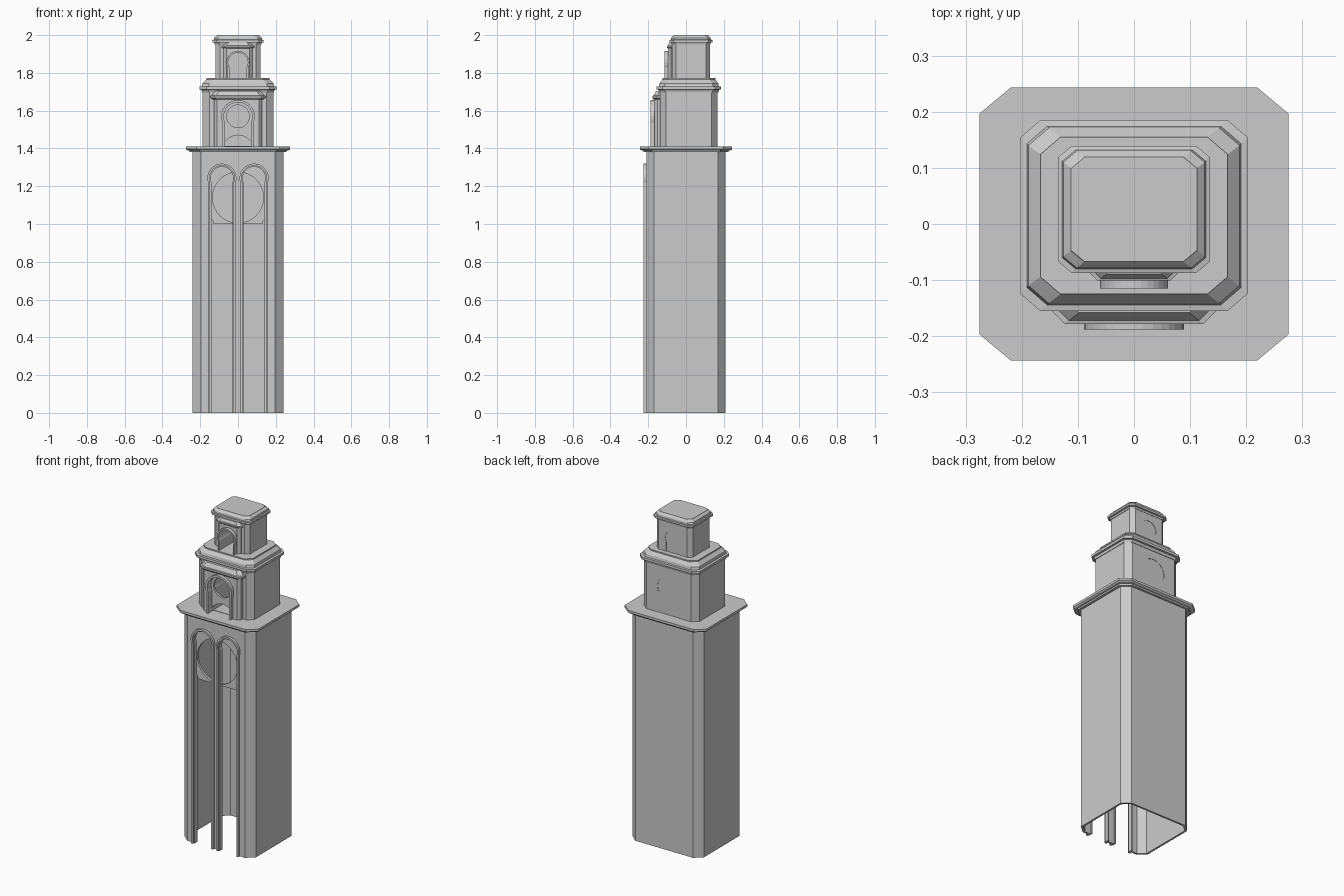
import bpy, bmesh, math

if "Cube" in bpy.data.objects:
    bpy.data.objects.remove(bpy.data.objects["Cube"], do_unlink=True)

stone = bpy.data.materials.new("pale_stone")
stone.use_nodes = True
stone.diffuse_color = (0.6, 0.6, 0.6, 1)
stone.node_tree.nodes["Principled BSDF"].inputs["Base Color"].default_value = (0.6, 0.6, 0.6, 1)


def finish(name, bm):
    bmesh.ops.recalc_face_normals(bm, faces=bm.faces)
    mesh = bpy.data.meshes.new(name)
    bm.to_mesh(mesh)
    bm.free()
    mesh.materials.append(stone)
    obj = bpy.data.objects.new(name, mesh)
    bpy.context.collection.objects.link(obj)
    return obj


def stack(name, rings, chamfer, cy=0.0):
    """Chamfered rectangle lofted through (z, half width, half depth) rings."""
    bm = bmesh.new()
    cx, cd = chamfer
    loops = []
    for z, hx, hy in rings:
        pts = []
        for sx, sy in ((1, 1), (-1, 1), (-1, -1), (1, -1)):
            pair = [(sx * hx, sy * (hy - cd)), (sx * (hx - cx), sy * hy)]
            pts += pair if sx == sy else pair[::-1]
        loops.append([bm.verts.new((x, y + cy, z)) for x, y in pts])
    for low, high in zip(loops, loops[1:]):
        for i in range(8):
            j = (i + 1) % 8
            bm.faces.new((low[i], low[j], high[j], high[i]))
    bm.faces.new(loops[0])
    bm.faces.new(loops[-1])
    return finish(name, bm)


def prism(name, outline, y0, y1):
    """Outline in x, z pulled from y0 to y1."""
    bm = bmesh.new()
    front = [bm.verts.new((x, y0, z)) for x, z in outline]
    back = [bm.verts.new((x, y1, z)) for x, z in outline]
    bm.faces.new(front)
    bm.faces.new(back)
    for i in range(len(outline)):
        j = (i + 1) % len(outline)
        bm.faces.new((front[i], front[j], back[j], back[i]))
    return finish(name, bm)


def arch(cx, z0, zc, r, hw, steps=20):
    """Slightly horseshoe-shaped arch outline, right foot to left foot."""
    a = math.acos(min(1, hw / r))
    arc = [-a + (math.pi + 2 * a) * i / steps for i in range(steps + 1)]
    curve = [(cx + r * math.cos(t), zc + r * math.sin(t)) for t in arc]
    return [(cx + hw, z0)] + curve + [(cx - hw, z0)]


def circle(cx, cz, r, n=32):
    return [(cx + r * math.cos(2 * math.pi * i / n), cz + r * math.sin(2 * math.pi * i / n))
            for i in range(n)]


def frame(name, cx, z0, zc, r, hw, band, y0, y1):
    outer = arch(cx, z0, zc, r + band, hw + band)
    inner = arch(cx, z0, zc, r, hw)
    return prism(name, outer + inner[::-1], y0, y1)


def cut(obj, cutters):
    for c in cutters:
        mod = obj.modifiers.new("cut", 'BOOLEAN')
        mod.operation = 'DIFFERENCE'
        mod.solver = 'EXACT'
        mod.object = c
    bpy.context.view_layer.update()
    graph = bpy.context.evaluated_depsgraph_get()
    mesh = bpy.data.meshes.new_from_object(obj.evaluated_get(graph))
    obj.modifiers.clear()
    obj.data = mesh
    for c in cutters:
        bpy.data.objects.remove(c, do_unlink=True)


# Hollow shaft with two tall arched openings
shaft = stack("shaft", [(0, 0.24, 0.21), (1.39, 0.24, 0.21)], (0.045, 0.04))
hollow = stack("shaft_hollow", [(-0.1, 0.228, 0.198), (1.37, 0.228, 0.198)], (0.04, 0.035))
windows = [prism("window_cutter", arch(s * 0.085, -0.1, 1.243, 0.064, 0.06), -0.3, -0.1)
           for s in (-1, 1)]
cut(shaft, [hollow] + windows)
for side, s in (("right", -1), ("left", 1)):
    frame(side + "_window_frame", s * 0.085, 0, 1.243, 0.066, 0.062, 0.011, -0.225, -0.2)
    frame(side + "_window_inner_frame", s * 0.085, 0, 1.243, 0.06, 0.056, 0.008, -0.216, -0.19)

# Pierced tracery plate behind the openings
tracery = prism("round_tracery", [(-0.17, 1), (0.17, 1), (0.17, 1.34), (-0.17, 1.34)], -0.2, -0.185)
cut(tracery, [prism("round_cutter", circle(0, 1.14, 0.135), -0.3, 0)]
    + [prism("scallop_cutter", circle(s * 0.165, 1.0, 0.035), -0.3, 0) for s in (-1, 1)])

# Main ledge
stack("main_ledge", [(1.38, 0.255, 0.223), (1.388, 0.258, 0.226), (1.39, 0.268, 0.236),
                     (1.396, 0.275, 0.243), (1.41, 0.275, 0.243)], (0.055, 0.046))


def storey(name, z0, z1, hx, hy, cy, chamfer, cornice, porch, porch_cornice, porch_y, opening, band):
    """Body and porch with cornices, a deep arched niche and a framed front arch."""
    zc, r, hw = opening
    back = cy + hy
    front = cy - hy
    body = stack(name + "_body", [(z0, hx, hy), (z1, hx, hy)], chamfer, cy)
    cut(body, [prism("niche_cutter", arch(0, z0 + 0.002, zc, r, hw), -0.3, back - 0.01),
               prism("back_cutter", arch(0, z0 - 0.1, zc, r, hw), back - 0.002, 0.3)])
    stack(name + "_cornice", cornice, chamfer, cy)
    # porch reaches from inside the body to its own front face
    depth = front + 0.03 - porch_y
    mid = porch_y + depth / 2
    for part, rings, ch in (("_porch", porch, 0.016), ("_porch_cornice", porch_cornice, 0.022)):
        lofted = [(z, w, depth / 2 + grow) for z, w, grow in rings]
        obj = stack(name + part, lofted, (ch, ch), mid)
        if part == "_porch":
            cut(obj, [prism("porch_cutter", arch(0, z0 - 0.1, zc, r, hw), -0.3, 0.05)])
    frame(name + "_arch_frame", 0, z0, zc, r, hw, band, porch_y - 0.02, porch_y + 0.01)


# Middle storey
storey("middle_storey", 1.41, 1.72, 0.187, 0.152, 0.015, (0.036, 0.031),
       [(1.695, 0.19, 0.155), (1.71, 0.193, 0.16), (1.712, 0.203, 0.17), (1.727, 0.203, 0.17),
        (1.729, 0.191, 0.159), (1.745, 0.188, 0.156), (1.765, 0.167, 0.14), (1.772, 0.167, 0.14)],
       [(1.41, 0.128, 0), (1.675, 0.128, 0)],
       [(1.66, 0.134, 0.004), (1.668, 0.146, 0.01), (1.678, 0.146, 0.01),
        (1.68, 0.138, 0.004), (1.705, 0.12, -0.01)],
       -0.168, (1.568, 0.076, 0.07), 0.013)

# Pierced plate inside the middle arch
plate = prism("middle_tracery", arch(0, 1.41, 1.568, 0.078, 0.072), -0.15, -0.137)
cut(plate, [prism("round_cutter", circle(0, 1.57, 0.06), -0.3, 0),
            prism("lower_cutter", circle(0, 1.385, 0.085), -0.3, 0)])

# Upper storey
storey("upper_storey", 1.765, 1.965, 0.12, 0.1, 0.026, (0.024, 0.02),
       [(1.95, 0.123, 0.102), (1.96, 0.126, 0.105), (1.962, 0.135, 0.113), (1.974, 0.135, 0.113),
        (1.976, 0.128, 0.106), (1.986, 0.126, 0.104), (1.997, 0.113, 0.094), (2.0, 0.112, 0.093)],
       [(1.765, 0.077, 0), (1.945, 0.077, 0)],
       [(1.93, 0.08, 0.002), (1.935, 0.087, 0.006), (1.942, 0.087, 0.006),
        (1.944, 0.082, 0.002), (1.96, 0.07, -0.006)],
       -0.095, (1.855, 0.052, 0.046), 0.009)
